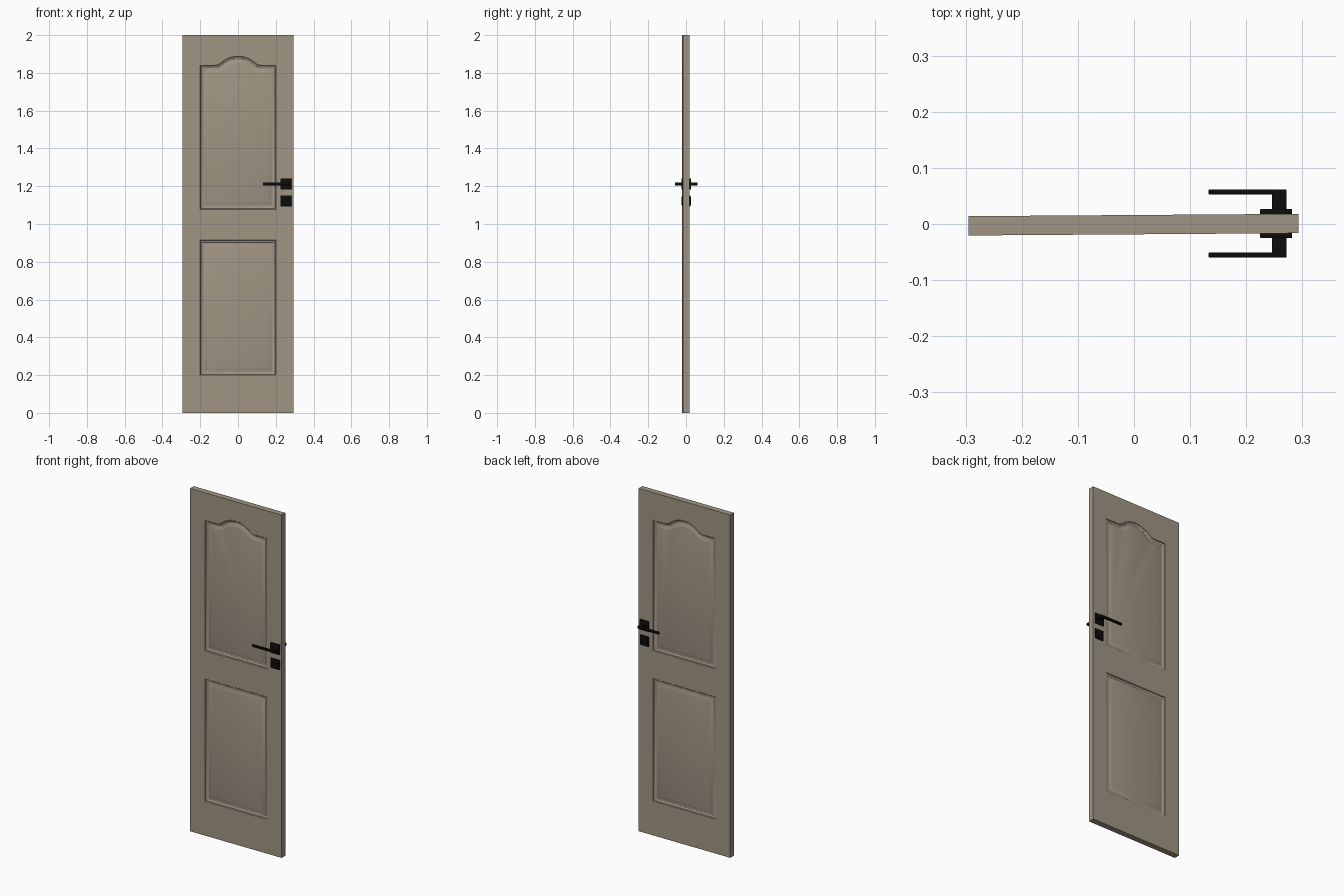
import bpy, bmesh, math
from mathutils import Vector, Matrix

if "Cube" in bpy.data.objects:
    bpy.data.objects.remove(bpy.data.objects["Cube"])

SLOPE, SHIFT, HALF = 0.007, -0.0012, 0.0172   # slab stands very slightly turned
X0, X1, H = -0.295, 0.293, 2.0


def material(name, col):
    m = bpy.data.materials.new(name)
    m.diffuse_color = (*col, 1)
    m.use_nodes = True
    m.node_tree.nodes["Principled BSDF"].inputs["Base Color"].default_value = m.diffuse_color
    return m


TAN = material("taupe paint", (0.35, 0.30, 0.23))
BLACK = material("black metal", (0.004, 0.004, 0.004))


def finish(bm, name, mat):
    me = bpy.data.meshes.new(name)
    bmesh.ops.recalc_face_normals(bm, faces=bm.faces)
    bm.to_mesh(me)
    bm.free()
    ob = bpy.data.objects.new(name, me)
    ob.data.materials.append(mat)
    bpy.context.collection.objects.link(ob)
    bpy.context.view_layer.objects.active = ob
    bpy.ops.object.select_all(action='DESELECT')
    ob.select_set(True)
    bpy.ops.object.shade_smooth_by_angle(angle=math.radians(25))
    return ob


# Panel outlines, counter-clockwise in (x, z)
def rect(x0, z0, x1, z1):
    return [Vector(p) for p in ((x0, z0), (x1, z0), (x1, z1), (x0, z1))]


def arched(x0, z0, x1, z1, rise, w):
    th = 2 * math.atan(rise / w)
    total = w / math.sin(th)
    r = total * 0.27
    R = total - r
    n = 8
    half = [(w - r * math.sin(th * i / n), z1 + r * (1 - math.cos(th * i / n))) for i in range(n)]
    half += [(R * math.sin(th * (1 - i / n)), z1 + rise - R * (1 - math.cos(th * (1 - i / n)))) for i in range(n)]
    pts = [(x0, z0), (x1, z0), (x1, z1)] + half + [(0, z1 + rise)]
    pts += [(-x, z) for x, z in reversed(half)] + [(x0, z1)]
    return [Vector(p) for p in pts]


def inset(pts, d):
    out = []
    for i, p in enumerate(pts):
        a = (p - pts[i - 1]).normalized()
        b = (pts[(i + 1) % len(pts)] - p).normalized()
        na, nb = Vector((-a.y, a.x)), Vector((-b.y, b.x))
        out.append(p + (na + nb) * (d / (1 + na.dot(nb))))
    return out


# Moulding section: (distance in from outline, depth below the door face)
MOULD = [(0.003, 0.004), (0.008, 0.0055), (0.012, 0.009), (0.018, 0.010),
         (0.022, 0.009), (0.036, 0.003), (0.038, 0.0025)]
PANELS = [rect(-0.2, 0.2, 0.2, 0.915), arched(-0.2, 1.078, 0.2, 1.84, 0.048, 0.125)]


# Door slab with moulded panels on both faces
bm = bmesh.new()
corners = []
for side in (-1, 1):
    def loop(pts, depth):
        return [bm.verts.new((p.x, side * (HALF - depth), p.y)) for p in pts]

    def edges(vs):
        return [bm.edges.new((vs[i - 1], vs[i])) for i in range(len(vs))]

    outer = loop(rect(X0, 0, X1, H), 0)
    corners.append(outer)
    rings = [loop(p, 0) for p in PANELS]
    es = edges(outer)
    for r in rings:
        es += edges(r)
    bmesh.ops.triangle_fill(bm, edges=es, use_beauty=True, use_dissolve=False)
    for pts, prev in zip(PANELS, rings):
        for d, depth in MOULD:
            cur = loop(inset(pts, d), depth)
            for i in range(len(cur)):
                bm.faces.new((prev[i - 1], prev[i], cur[i], cur[i - 1]))
            prev = cur
        bm.faces.new(prev)
for i in range(4):
    bm.faces.new((corners[0][i - 1], corners[0][i], corners[1][i], corners[1][i - 1]))
for v in bm.verts:
    v.co.y += SHIFT + SLOPE * v.co.x
finish(bm, "door_slab", TAN)


def box(name, x0, x1, y0, y1, z0, z1, bevel=0.0):
    bm = bmesh.new()
    m = Matrix.Translation(((x0 + x1) / 2, (y0 + y1) / 2, (z0 + z1) / 2)) @ \
        Matrix.Diagonal((abs(x1 - x0), abs(y1 - y0), z1 - z0, 1))
    bmesh.ops.create_cube(bm, size=1, matrix=m)
    if bevel:
        bmesh.ops.bevel(bm, geom=bm.edges[:], offset=bevel, segments=2, affect='EDGES', profile=0.5)
    return finish(bm, name, BLACK)


def cylinder(name, x, z, r, y0, y1):
    bm = bmesh.new()
    m = Matrix.Translation((x, (y0 + y1) / 2, z)) @ Matrix.Rotation(math.pi / 2, 4, 'X')
    bmesh.ops.create_cone(bm, cap_ends=True, segments=32, radius1=r, radius2=r,
                          depth=abs(y1 - y0), matrix=m)
    return finish(bm, name, BLACK)


# Handle set on each side: square plates, neck, lever and lock turn
for s, label in ((-1, "front"), (1, "back")):
    def y(v):
        return 0.001 + s * v
    box(label + "_handle_plate", 0.225, 0.282, y(0.012), y(0.026), 1.183, 1.241, 0.001)
    box(label + "_lock_plate", 0.225, 0.282, y(0.012), y(0.022), 1.093, 1.151, 0.001)
    cylinder(label + "_lock_cylinder", 0.2535, 1.122, 0.021, y(0.012), y(0.026))
    box(label + "_handle_neck", 0.246, 0.272, y(0.02), y(0.0605), 1.205, 1.219, 0.001)
    box(label + "_lever", 0.133, 0.262, y(0.052), y(0.0605), 1.205, 1.219, 0.001)
